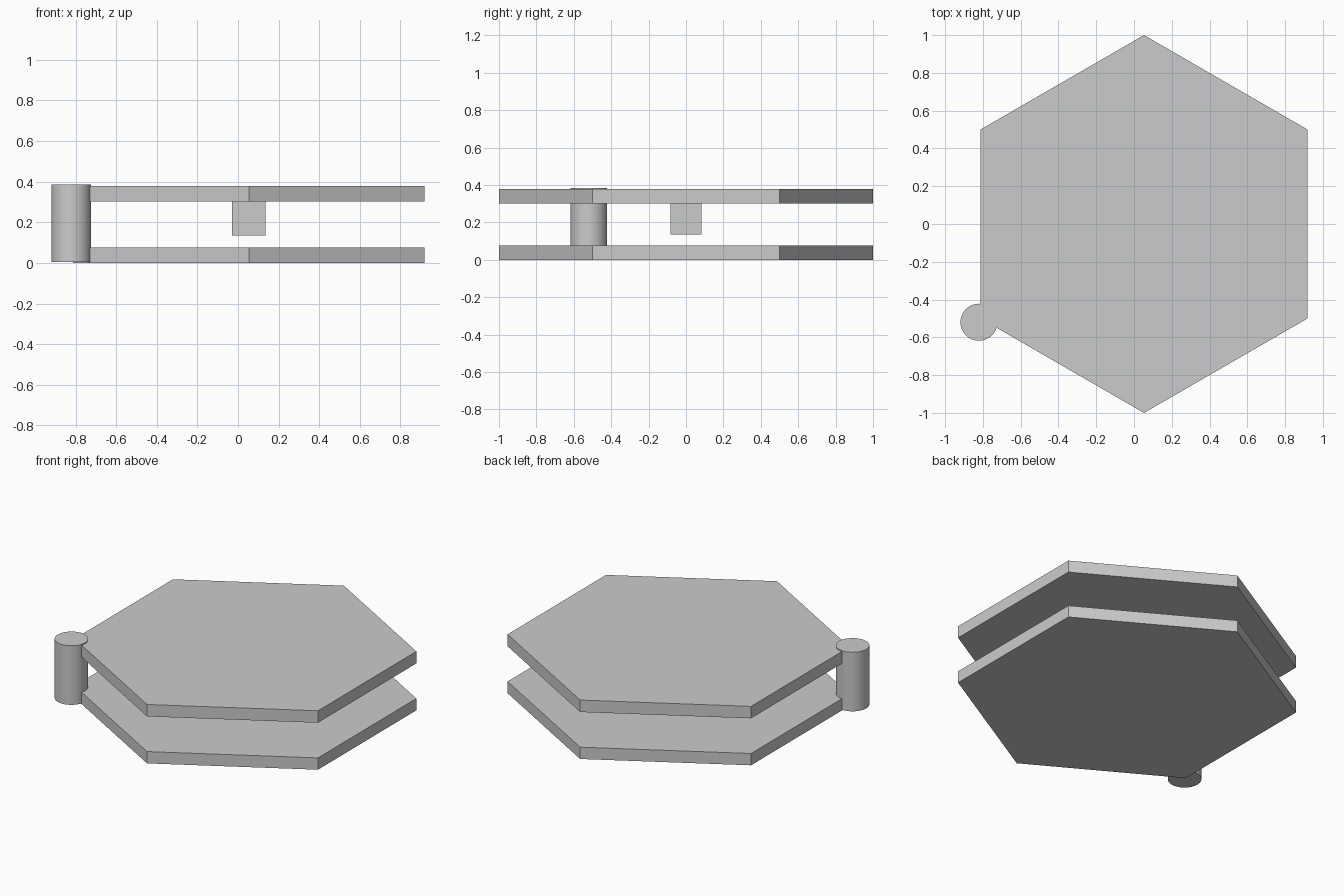
import bpy, math

if "Cube" in bpy.data.objects:
    bpy.data.objects.remove(bpy.data.objects["Cube"])

grey = bpy.data.materials.new("plain_grey")
grey.diffuse_color = (0.6, 0.6, 0.6, 1)
grey.use_nodes = True
grey.node_tree.nodes["Principled BSDF"].inputs["Base Color"].default_value = grey.diffuse_color


def prism(name, sides, radius, x, y, z0, z1, turn=0.0):
    """Upright prism standing between two heights."""
    bpy.ops.mesh.primitive_cylinder_add(
        vertices=sides, radius=radius, depth=z1 - z0,
        location=(x, y, (z0 + z1) / 2), rotation=(0, 0, turn))
    ob = bpy.context.object
    ob.name = name
    ob.data.materials.append(grey)
    return ob


# Two hexagonal plates, points facing front and back
CX = 0.053
prism("lower_plate", 6, 1.0, CX, 0, 0.0, 0.076)
prism("upper_plate", 6, 1.0, CX, 0, 0.302, 0.379)

# Hinge post at the front left corner
post = prism("hinge_post", 48, 0.098, -0.821, -0.52, 0.005, 0.385)
bpy.ops.object.shade_smooth_by_angle()

# Square block hanging under the upper plate
prism("centre_block", 4, 0.083 * math.sqrt(2), CX, 0, 0.135, 0.302, math.pi / 4)
